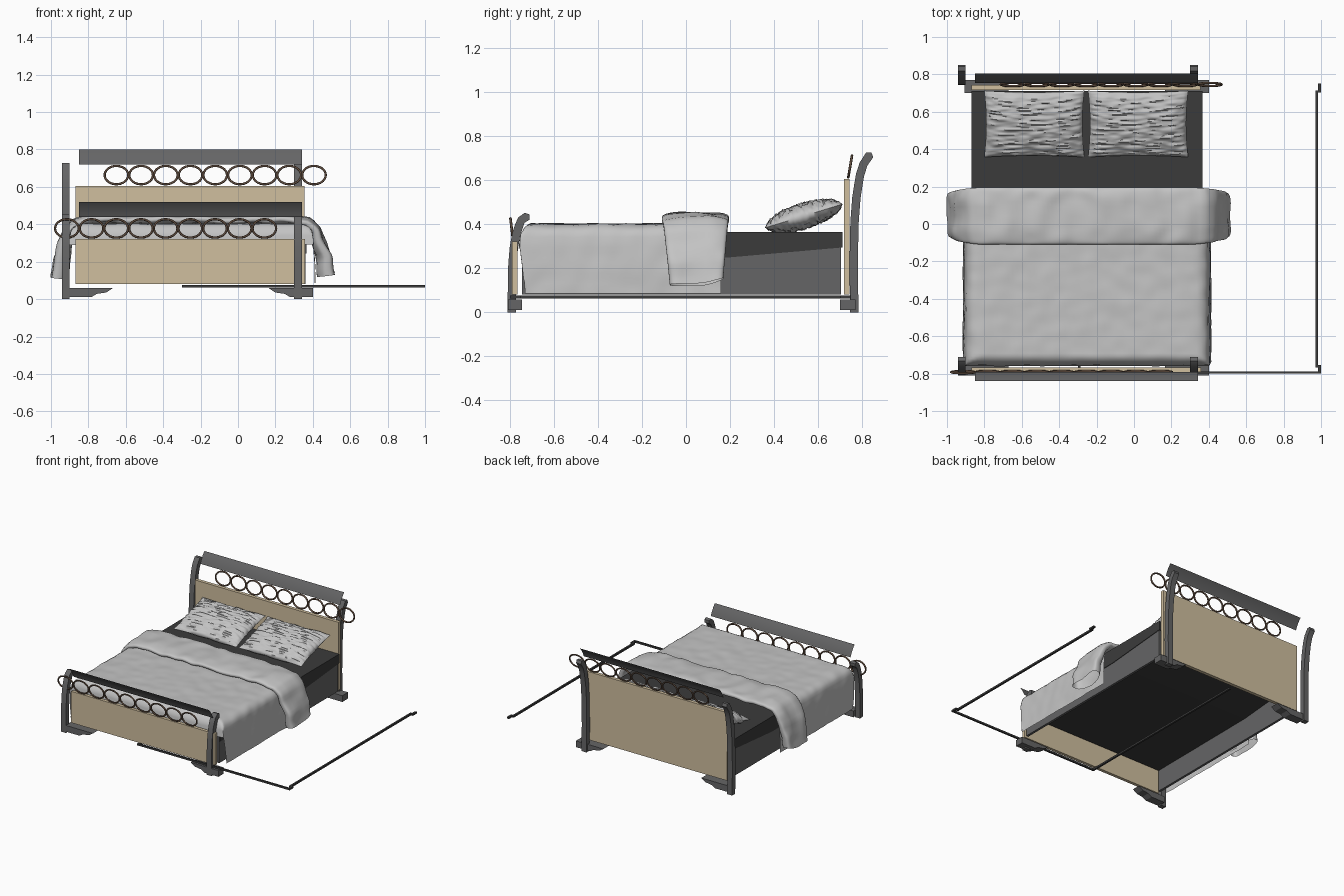
import bpy, bmesh, math
from mathutils import Vector, Matrix, noise

old = bpy.data.objects.get("Cube")
if old:
    bpy.data.objects.remove(old, do_unlink=True)


def material(name, r, g, b):
    m = bpy.data.materials.new(name)
    m.use_nodes = True
    m.diffuse_color = (r, g, b, 1)
    m.node_tree.nodes["Principled BSDF"].inputs["Base Color"].default_value = (r, g, b, 1)
    return m


GREY = material("frame grey", 0.13, 0.13, 0.132)
DARK = material("mattress dark grey", 0.044, 0.044, 0.044)
BEIGE = material("panel beige", 0.63, 0.52, 0.345)
LINEN = material("linen light grey", 0.55, 0.55, 0.55)
BROWN = material("ring brown", 0.12, 0.075, 0.05)


def finish(name, bm, mat, smooth=None):
    bmesh.ops.recalc_face_normals(bm, faces=bm.faces)
    me = bpy.data.meshes.new(name)
    bm.to_mesh(me)
    bm.free()
    me.materials.append(mat)
    ob = bpy.data.objects.new(name, me)
    bpy.context.collection.objects.link(ob)
    if smooth:
        bpy.ops.object.select_all(action='DESELECT')
        ob.select_set(True)
        bpy.context.view_layer.objects.active = ob
        bpy.ops.object.shade_smooth_by_angle(angle=math.radians(smooth))
    return ob


def box(name, x, y, z, mat):
    bm = bmesh.new()
    bmesh.ops.create_cube(bm, size=1)
    for v in bm.verts:
        v.co = [(r[0] + r[1]) / 2 + c * (r[1] - r[0]) for c, r in zip(v.co, (x, y, z))]
    return finish(name, bm, mat)


def extrude(name, outline, axis, a, b, mat, smooth=None):
    """Prism of a 2D outline between a and b along x (y, z outline) or y (x, z outline)."""
    bm = bmesh.new()
    place = (lambda p: (a, p[0], p[1])) if axis == 'x' else (lambda p: (p[0], a, p[1]))
    face = bm.faces.new([bm.verts.new(place(p)) for p in outline])
    out = bmesh.ops.extrude_face_region(bm, geom=[face])
    move = Vector((b - a, 0, 0)) if axis == 'x' else Vector((0, b - a, 0))
    bmesh.ops.translate(bm, vec=move, verts=[v for v in out["geom"] if isinstance(v, bmesh.types.BMVert)])
    return finish(name, bm, mat, smooth)


def sample(path, t):
    """Point on a polyline at t in 0..1, measured by length."""
    pts = [Vector(p) for p in path]
    lens = [(q - p).length for p, q in zip(pts, pts[1:])]
    d = t * sum(lens)
    for p, q, n in zip(pts, pts[1:], lens):
        if d <= n:
            return p.lerp(q, d / n)
        d -= n
    return pts[-1]


def sheet(name, func, nu, nv, mat, wrap=False, smooth=80):
    bm = bmesh.new()
    rows = [[bm.verts.new(func(i / nu, j / nv)) for j in range(nv if wrap else nv + 1)] for i in range(nu + 1)]
    for r, s in zip(rows, rows[1:]):
        for j in range(nv):
            k = (j + 1) % len(r)
            bm.faces.new((r[j], r[k], s[k], s[j]))
    return finish(name, bm, mat, smooth)


def ribbon(path, w):
    """Outline of constant width around a smoothed path."""
    pts = [sample(path, i / 14) for i in range(15)]
    left, right = [], []
    for i, p in enumerate(pts):
        d = (pts[min(i + 1, 14)] - pts[max(i - 1, 0)]).normalized()
        n = Vector((-d.y, d.x)) * w / 2
        left.append(p + n)
        right.append(p - n)
    tip = pts[-1] + (pts[-1] - pts[-2]).normalized() * w * 0.35
    return left + [tip] + right[::-1]


# Curved posts and stepped feet
POSTS = {
    "head": [(.765, 0), (.762, .2), (.765, .4), (.775, .53), (.792, .63), (.812, .69), (.835, .716)],
    "foot": [(-.792, 0), (-.79, .2), (-.782, .3), (-.768, .37), (-.748, .42), (-.722, .437)],
}
FOOT = [(0, .058), (.235, .058), (.2, .035), (.15, .028), (.12, .01), (0, .01)]
for end, path in POSTS.items():
    for side, x in (("right", -.942), ("left", .3)):
        extrude(f"{end}_post_{side}", ribbon(path, .038), 'x', x, x + .042, GREY, 40)
    y = (.7, .77) if end == "head" else (-.81, -.745)
    extrude(f"{end}_base_right", [(-.905 + x, z) for x, z in FOOT], 'y', *y, GREY)
    extrude(f"{end}_base_left", [(.4 - x, z) for x, z in FOOT], 'y', *y, GREY)

# Panels
box("headboard_panel", (-.87, .355), (.717, .743), (.08, .605), BEIGE)
box("footboard_panel", (-.87, .358), (-.79, -.766), (.08, .322), BEIGE)


# Top rails, single curved sheets leaning outward
def top_rail(name, y, z, out):
    curve = [(0, 0), (.014, .03), (.031, .057), (.05, .08)]

    def surface(u, v):
        a, b = sample(curve, v)
        return (-.85 + 1.192 * u, y + out * a, z + b)
    sheet(name, surface, 1, 6, GREY)


top_rail("headboard_top_rail", .755, .72, 1)
top_rail("footboard_top_rail", -.79, .44, -1)


# Rows of leaning rings
def rings(name, x0, y, z, lean):
    for i in range(9):
        centre = Vector((x0 + i * .132, y, z))

        def ring(u, v):
            a, b = u * math.tau, v * math.tau
            h = math.sin(a) * (.049 + .006 * math.cos(b))
            return centre + Vector((math.cos(a) * (.063 + .006 * math.cos(b)), lean * h + .006 * math.sin(b), h))
        sheet(f"{name}_{i + 1}", ring, 36, 8, BROWN, wrap=True, smooth=60)


rings("headboard_ring", -.65, .746, .663, .17)
rings("footboard_ring", -.915, -.792, .378, -.12)

# Hollow bed box with the mattress on top
for side, x in (("right", -.866), ("left", .343)):
    box(f"side_rail_{side}", (x, x + .018), (-.745, .705), (.08, .36), GREY)
extrude("mattress", [(-.742, .245), (-.742, .365), (.712, .365), (.712, .295), (.2, .25)], 'x', -.87, .365, DARK)

# Loose floor rails
FLOOR = (.062, .076)
box("floor_rail_middle", (-.3, -.286), (-.8, .7), FLOOR, DARK)
box("floor_rail_front", (-.3, 1), (-.8, -.788), FLOOR, DARK)
box("floor_rail_side", (.97, .984), (-.765, .715), FLOOR, DARK)
for name, y in (("front", (-.8, -.753)), ("back", (.703, .75))):
    box(f"floor_rail_tip_{name}", (.984, 1), y, FLOOR, DARK)
    ymid = -.76 if name == "front" else .709
    box(f"floor_rail_jog_{name}", (.97, 1), (ymid - .006, ymid + .006), FLOOR, DARK)


def ripple(p, scale, amount):
    return amount * noise.noise(Vector(p) * scale)


# Bed cover draped over both sides and tucked behind the footboard
COVER = [(-.915, .085), (-.912, .2), (-.905, .31), (-.893, .365), (-.87, .392), (-.83, .402),
         (.33, .402), (.37, .392), (.393, .365), (.403, .31), (.41, .2), (.413, .085)]
RUN = [(.16, .41), (-.69, .41), (-.73, .39), (-.752, .355), (-.76, .29)]


def cover(u, v):
    p, (y, cap) = sample(COVER, u), sample(RUN, v)
    n = ripple((p.x, y, p.y), 13, .005)
    on_top = min(1, max(0, (p.y - .1) * 4))
    side = 1 if p.x > -.25 else -1
    z = min(p.y, cap) + n * on_top
    return (p.x + n * side * (1 - on_top * .5), max(y, -.762 + .03 * (1 - on_top)) + n * .3, z)


sheet("bed_cover", cover, 80, 60, LINEN)

# Folded throw, a flat tube laid across the bed and flaring at the ends
THROW = [(-.95, .11), (-.94, .2), (-.925, .29), (-.9, .36), (-.865, .41), (-.8, .425), (-.25, .425),
         (.3, .425), (.37, .41), (.41, .36), (.435, .29), (.455, .22), (.468, .125)]


def throw(u, v):
    p = sample(THROW, u)
    d = (sample(THROW, min(1, u + .02)) - sample(THROW, max(0, u - .02))).normalized()
    a = v * math.tau
    ends = max(0, abs(u - .5) * 2 - .62) / .38
    c, s = math.cos(a), math.sin(a)
    y = .043 + .152 * (1 - .2 * ends) * math.copysign(abs(c) ** .6, c) + .005 * ends
    h = (.024 + .022 * ends) * math.copysign(abs(s) ** .7, s)
    h += ripple((p.x, y, p.y), 11, .012)
    flare = .02 * ends * abs(c)
    return (p.x - d.y * h + math.copysign(flare, u - .5), y, p.y + d.x * h + .03 * ends * max(0, c))


sheet("folded_throw", throw, 90, 40, LINEN, wrap=True)


# Crumpled pillows with a thin edge, tilted against the headboard
def pillow(name, x):
    turn = Matrix.Rotation(math.radians(17), 3, 'X')
    bm = bmesh.new()
    n = 48
    for sgn in (1, -1):
        grid = []
        for i in range(n + 1):
            row = []
            for j in range(n + 1):
                a, b = i / n * 2 - 1, j / n * 2 - 1
                puff = max(0, (1 - a ** 4) * (1 - b * b)) ** .6
                pinch = 1 - .05 * (1 - a * a) * b * b
                pinch_x = 1 - .04 * (1 - b * b) * a * a
                edge = min(1, puff * 3)
                h = sgn * .056 * puff + edge * ripple((a * 2 + x, b * 9, sgn), 1.8, .013)
                p = turn @ Vector((a * .268 * pinch_x, b * .186 * pinch, h))
                row.append(bm.verts.new(p + Vector((x, .535, .438))))
            grid.append(row)
        for r, s in zip(grid, grid[1:]):
            for j in range(n):
                bm.faces.new((r[j], r[j + 1], s[j + 1], s[j]))
    bmesh.ops.remove_doubles(bm, verts=bm.verts, dist=.0001)
    finish(name, bm, LINEN, 60)


pillow("pillow_right", -.533)
pillow("pillow_left", .022)
